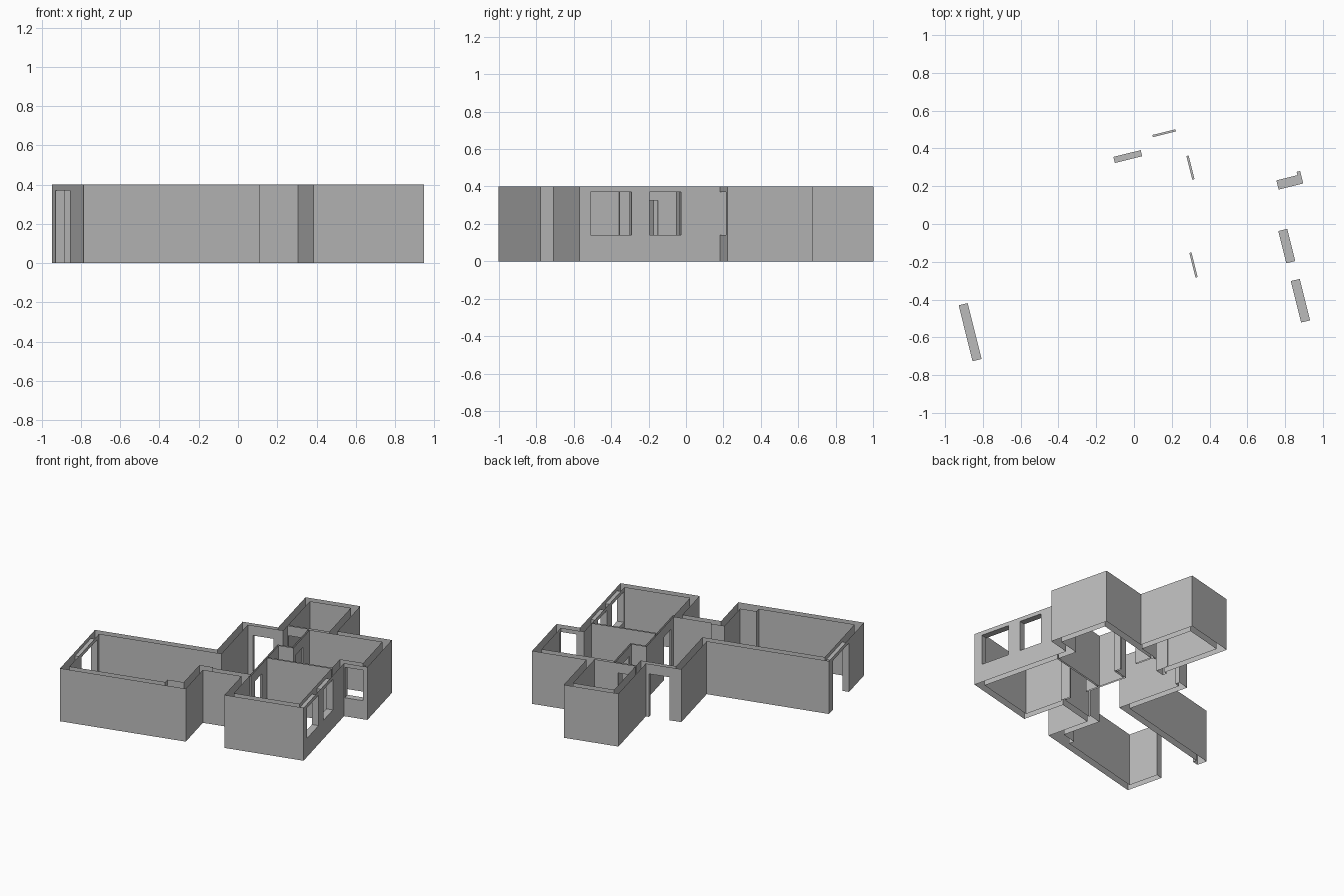
import bpy, bmesh, math
from mathutils import Matrix

if "Cube" in bpy.data.objects:
    bpy.data.objects.remove(bpy.data.objects["Cube"])

HEIGHT = 0.4
DOOR, WINDOW_SILL, WINDOW_HEAD = 0.325, 0.14, 0.37
BELOW, ABOVE = -0.1, 0.5

plaster = bpy.data.materials.new("grey_plaster")
plaster.use_nodes = True
grey = (0.5, 0.5, 0.5, 1)
plaster.diffuse_color = grey
plaster.node_tree.nodes["Principled BSDF"].inputs["Base Color"].default_value = grey


def prism(name, outline, z0, z1):
    """Upright solid over a floor-plan outline."""
    bm = bmesh.new()
    base = bm.faces.new([bm.verts.new((x, y, z0)) for x, y in outline])
    top = bmesh.ops.extrude_face_region(bm, geom=[base])["geom"]
    bmesh.ops.translate(bm, vec=(0, 0, z1 - z0),
                        verts=[v for v in top if isinstance(v, bmesh.types.BMVert)])
    bmesh.ops.recalc_face_normals(bm, faces=bm.faces)
    mesh = bpy.data.meshes.new(name)
    bm.to_mesh(mesh)
    bm.free()
    mesh.materials.append(plaster)
    obj = bpy.data.objects.new(name, mesh)
    bpy.context.scene.collection.objects.link(obj)
    return obj


def rect(x0, x1, y0, y1):
    return [(x0, y0), (x1, y0), (x1, y1), (x0, y1)]


# Outer shell of the house, before rooms are hollowed out
walls = prism("house_walls", [
    (-1.002, -.782), (-.08, -.782), (-.08, -.455), (.204, -.455),
    (.204, -.782), (.784, -.782), (.784, -.008), (.955, -.008),
    (.955, .46), (.556, .46), (.556, .895), (.155, .895),
    (.155, .371), (-.105, .371), (-.105, -.115), (-1.002, -.115)], 0, HEIGHT)

# Rooms: the living room runs openly into the hall
rooms = {
    "living_room_and_hall": [
        (-.953, -.732), (-.25, -.732), (-.25, -.69), (-.13, -.69),
        (-.13, -.39), (-.03, -.39), (-.03, -.405), (.25, -.405),
        (.25, .112), (.359, .112), (.359, .422), (.205, .422),
        (.205, .338), (-.055, .338), (-.055, -.165), (-.953, -.165)],
    "front_bedroom": [
        (.253, -.732), (.735, -.732), (.735, -.117), (.262, -.117),
        (.262, -.43), (.253, -.43)],
    "side_bedroom": [
        (.262, -.105), (.735, -.105), (.735, .042), (.905, .042),
        (.905, .41), (.371, .41), (.371, .1), (.262, .1)],
    "back_room": rect(.205, .507, .434, .846),
}
cutters = [prism(name, plan, BELOW, ABOVE) for name, plan in rooms.items()]

# Openings: plan rectangle, bottom and head height
openings = [
    ("terrace_opening", rect(-1.03, -.93, -.498, -.193), BELOW, WINDOW_HEAD),
    ("entrance_door", rect(-.017, .132, .32, .39), BELOW, DOOR),
    ("back_room_door", rect(.211, .337, .41, .45), BELOW, DOOR),
    ("side_bedroom_door", rect(.345, .385, .153, .282), BELOW, DOOR),
    ("front_bedroom_door", rect(.24, .28, -.354, -.219), BELOW, DOOR),
    ("front_window", rect(.71, .81, -.72, -.494), WINDOW_SILL, WINDOW_HEAD),
    ("middle_window", rect(.71, .81, -.397, -.221), WINDOW_SILL, WINDOW_HEAD),
    ("corner_window", rect(.79, .924, -.03, .06), WINDOW_SILL, WINDOW_HEAD),
]
cutters += [prism(*opening) for opening in openings]

for cutter in cutters:
    cut = walls.modifiers.new(cutter.name, "BOOLEAN")
    cut.operation = "DIFFERENCE"
    cut.solver = "EXACT"
    cut.object = cutter
    cutter.hide_render = True

# Bake the cuts, then drop the cutters
bpy.context.view_layer.update()
evaluated = walls.evaluated_get(bpy.context.evaluated_depsgraph_get())
baked = bpy.data.meshes.new_from_object(evaluated)
walls.modifiers.clear()
walls.data = baked
for cutter in cutters:
    bpy.data.objects.remove(cutter)

# Walls are open at top and bottom; turn the plan and centre it
bm = bmesh.new()
bm.from_mesh(baked)
caps = [f for f in bm.faces
        if all(abs(v.co.z) < 1e-4 for v in f.verts)
        or all(abs(v.co.z - HEIGHT) < 1e-4 for v in f.verts)]
bmesh.ops.delete(bm, geom=caps, context="FACES")
bmesh.ops.transform(bm, matrix=Matrix.Rotation(math.radians(14), 4, "Z"), verts=bm.verts)
xs = [v.co.x for v in bm.verts]
ys = [v.co.y for v in bm.verts]
bmesh.ops.translate(bm, verts=bm.verts,
                    vec=(-(min(xs) + max(xs)) / 2, -(min(ys) + max(ys)) / 2, 0))
for face in bm.faces:
    face.material_index = 0
    face.smooth = False
bm.to_mesh(baked)
bm.free()
